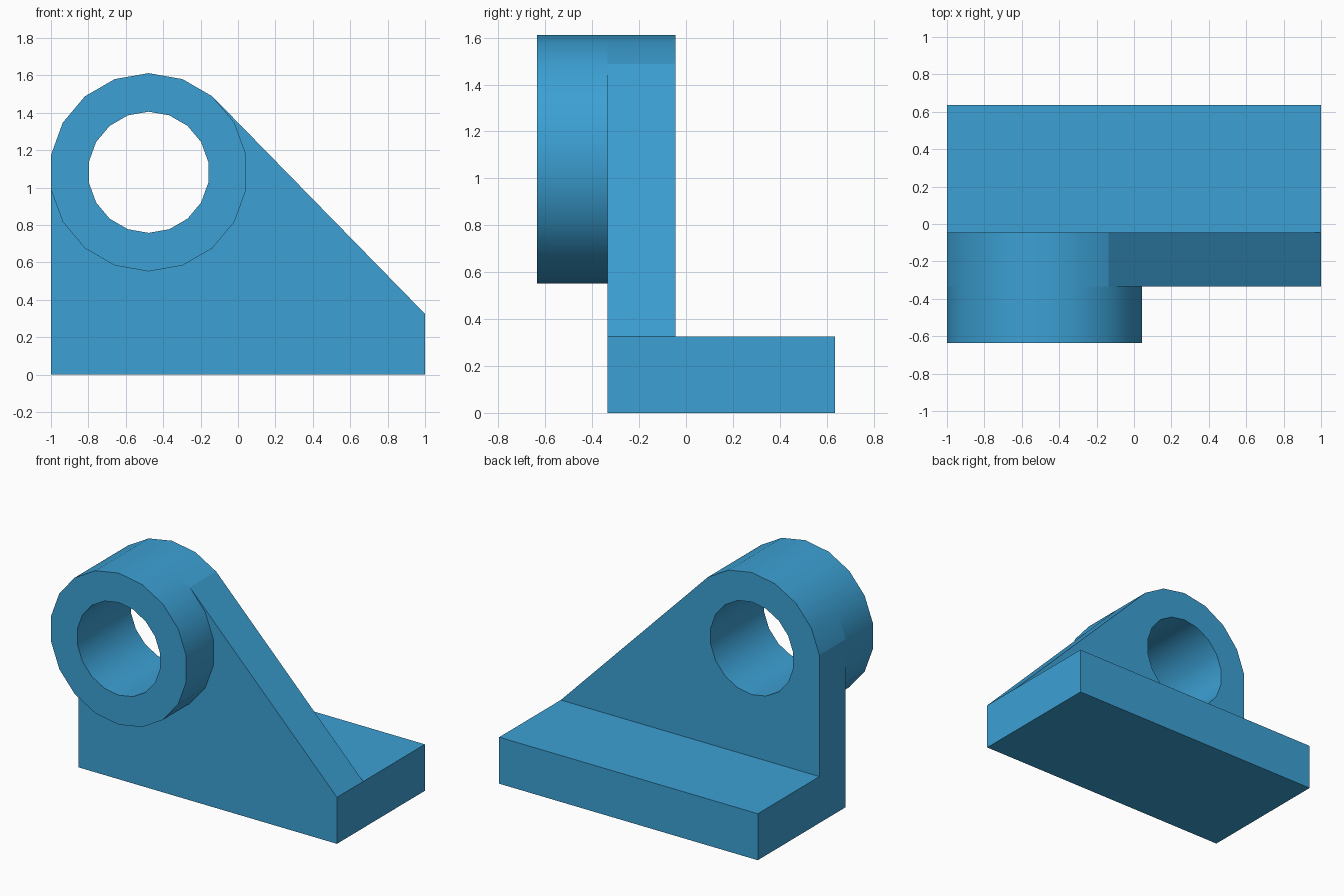
import bpy, bmesh, math

cube = bpy.data.objects.get("Cube")
if cube:
    bpy.data.objects.remove(cube, do_unlink=True)

# Single blue finish
blue = bpy.data.materials.new("blue")
blue.use_nodes = True
color = (0.045, 0.352, 0.658, 1)
blue.diffuse_color = color
blue.node_tree.nodes["Principled BSDF"].inputs["Base Color"].default_value = color

CX, CZ = -0.478, 1.082            # bore centre
R_OUT, R_IN = 0.53, 0.324         # boss and bore radii
FRONT, FACE, REAR, BACK = -0.635, -0.335, -0.045, 0.635
BASE_H = 0.325


def arc(radius, start, count):
    """Points in the x-z plane every 20 degrees from the start angle."""
    angles = [math.radians(start + 20 * i) for i in range(count)]
    return [(CX + radius * math.cos(a), CZ + radius * math.sin(a)) for a in angles]


def extrude_profile(name, loops, y0, y1):
    """Fill an x-z outline (further loops are holes) and extrude it along y."""
    bm = bmesh.new()
    for loop in loops:
        verts = [bm.verts.new((x, y0, z)) for x, z in loop]
        for a, b in zip(verts, verts[1:] + verts[:1]):
            bm.edges.new((a, b))
    bmesh.ops.triangle_fill(bm, edges=bm.edges[:], use_beauty=True)
    ext = bmesh.ops.extrude_face_region(bm, geom=bm.faces[:], use_keep_orig=True)
    moved = [v for v in ext["geom"] if isinstance(v, bmesh.types.BMVert)]
    bmesh.ops.translate(bm, verts=moved, vec=(0, y1 - y0, 0))
    bmesh.ops.recalc_face_normals(bm, faces=bm.faces[:])
    mesh = bpy.data.meshes.new(name)
    bm.to_mesh(mesh)
    bm.free()
    mesh.materials.append(blue)
    obj = bpy.data.objects.new(name, mesh)
    bpy.context.collection.objects.link(obj)
    # Smooth the round walls, keep caps and long flat walls flat
    bpy.ops.object.select_all(action='DESELECT')
    obj.select_set(True)
    bpy.context.view_layer.objects.active = obj
    bpy.ops.object.shade_smooth_by_angle(angle=math.radians(30))
    for p in mesh.polygons:
        xz = [(mesh.vertices[i].co.x, mesh.vertices[i].co.z) for i in p.vertices]
        span = max(math.dist(a, b) for a in xz for b in xz)
        if abs(p.normal.y) > 0.5 or span > 0.2:
            p.use_smooth = False
    return obj


bore = arc(R_IN, 90, 18)

# Upright web: sloped on its left side, rounded around the bore
web = [(-1, 0), (1, 0), (1, BASE_H)] + arc(R_OUT, 50, 7)
extrude_profile("upright_plate", [web, bore], FACE, REAR)

# Round boss projecting forward
extrude_profile("bearing_boss", [arc(R_OUT, 90, 18), bore], FRONT, FACE)

# Foot behind the upright
foot = [(-1, 0), (1, 0), (1, BASE_H), (-1, BASE_H)]
extrude_profile("base_plate", [foot], REAR, BACK)
